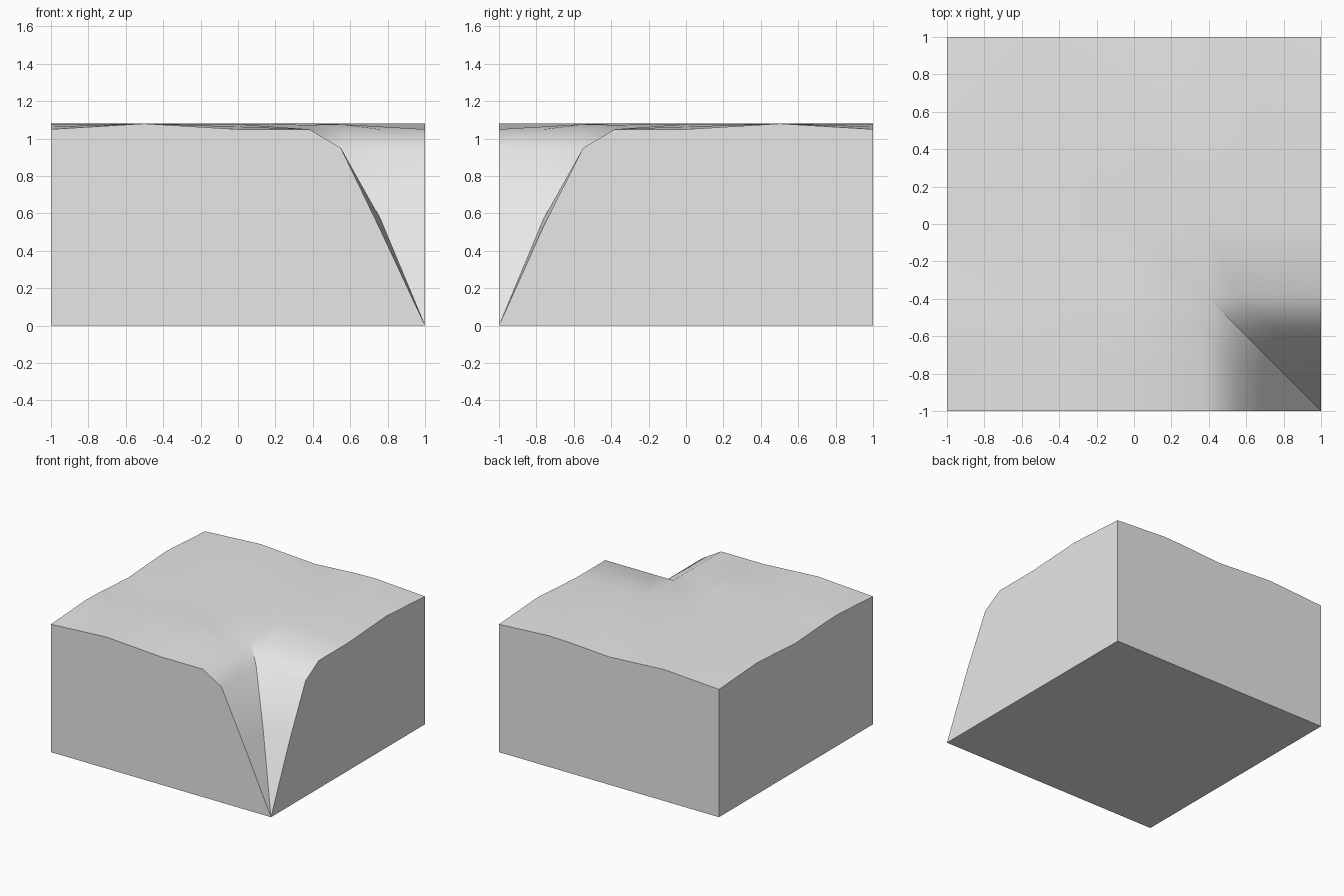
import bpy, bmesh, math

cube = bpy.data.objects.get("Cube")
if cube:
    bpy.data.objects.remove(cube, do_unlink=True)

# Stone material
mat = bpy.data.materials.new("plain_grey")
mat.use_nodes = True
grey = (0.8, 0.8, 0.8, 1)
mat.diffuse_color = grey
mat.node_tree.nodes["Principled BSDF"].inputs["Base Color"].default_value = grey

# Grid lines are closer together around the eroded corner
xs = [-1, -0.5, 0, 0.38, 0.55, 0.76, 1]
ys = [-x for x in reversed(xs)]
slope = {0.38: 1.05, 0.55: 0.95, 0.76: 0.575, 1: 0}


def wave(t):
    """1 at the half units, 0 at the whole units."""
    return 1 - abs(2 * (abs(t) % 1) - 1)


def height(x, y):
    ground = 1.05 + 0.03 * max(wave(x), wave(y))
    gully = slope.get(min(x, -y), 2)
    # The slope bulges slightly behind the cut sides
    if min(x, -y) == 0.76 and max(x, -y) == 1:
        gully -= 0.06 if y == -1 else 0.04
    return min(ground, gully)


bm = bmesh.new()
n = len(xs)
grid = [[bm.verts.new((x, y, height(x, y))) for x in xs] for y in ys]

# Rolling ground, split along the gully direction
for j in range(n - 1):
    for i in range(n - 1):
        a, b = grid[j][i], grid[j][i + 1]
        c, d = grid[j + 1][i + 1], grid[j + 1][i]
        bm.faces.new((a, b, d))
        bm.faces.new((b, c, d))

# Flat base; the gully runs out at its front left corner
base = [bm.verts.new((-1, -1, 0)), grid[0][-1],
        bm.verts.new((1, 1, 0)), bm.verts.new((-1, 1, 0))]
bm.faces.new(base[::-1])

# Cut sides, one polygon each
rims = [grid[0], [row[-1] for row in grid],
        grid[-1][::-1], [row[0] for row in reversed(grid)]]
for k, rim in enumerate(rims):
    outline = [base[k], base[(k + 1) % 4]] + rim[::-1]
    bm.faces.new(list(dict.fromkeys(outline)))

bmesh.ops.recalc_face_normals(bm, faces=bm.faces[:])
mesh = bpy.data.meshes.new("terrain_block")
bm.to_mesh(mesh)
bm.free()
mesh.materials.append(mat)

block = bpy.data.objects.new("terrain_block", mesh)
bpy.context.collection.objects.link(block)
bpy.ops.object.select_all(action='DESELECT')
block.select_set(True)
bpy.context.view_layer.objects.active = block
bpy.ops.object.shade_smooth_by_angle(angle=math.radians(40))
